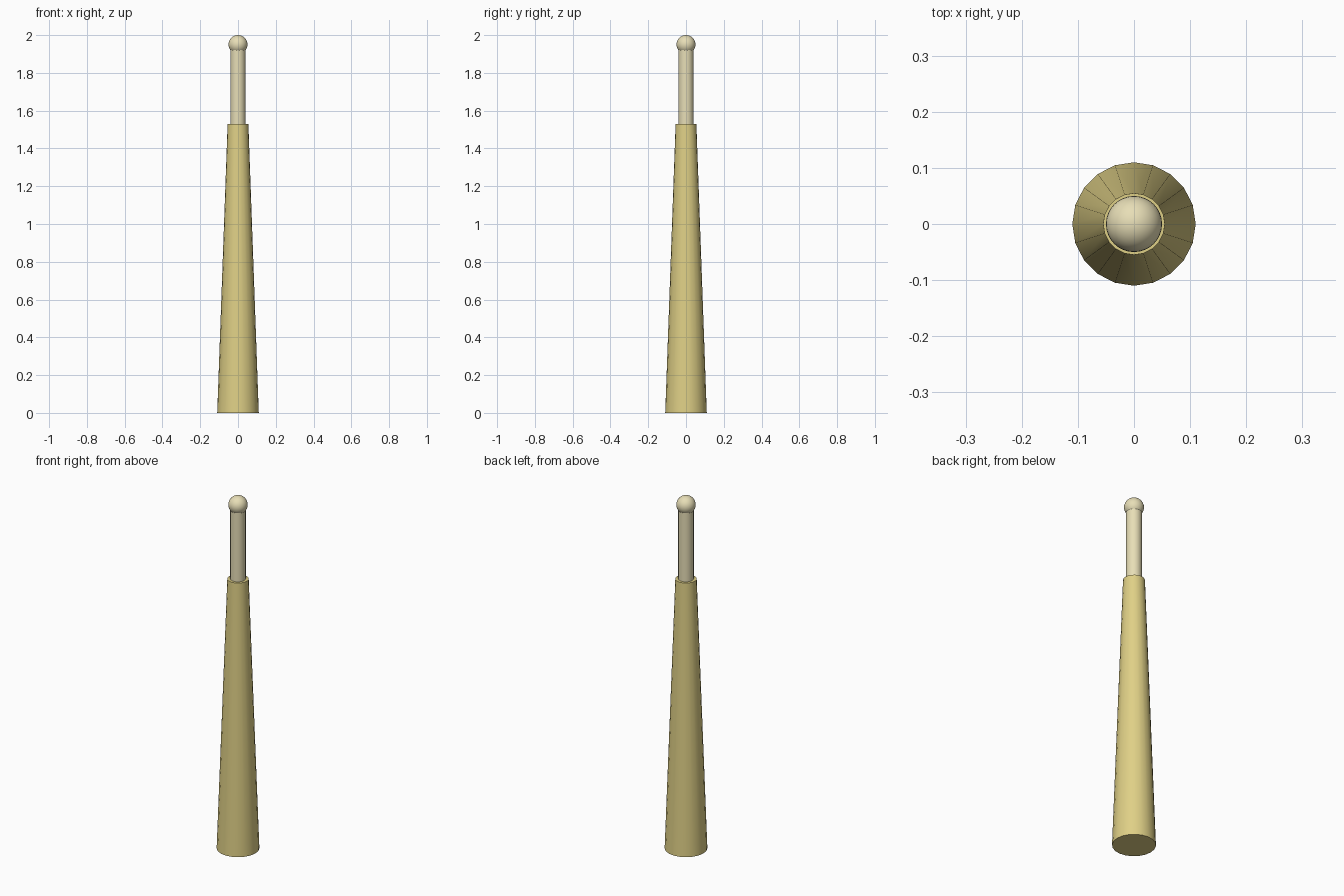
import bpy
import math

if "Cube" in bpy.data.objects:
    bpy.data.objects.remove(bpy.data.objects["Cube"])


def material(name, rgb):
    m = bpy.data.materials.new(name)
    m.diffuse_color = (*rgb, 1.0)
    m.use_nodes = True
    m.node_tree.nodes["Principled BSDF"].inputs["Base Color"].default_value = m.diffuse_color
    return m


def finish(name, mat):
    ob = bpy.context.object
    ob.name = name
    ob.data.materials.append(mat)
    bpy.ops.object.shade_smooth_by_angle(angle=math.radians(30))


brass = material("brass", (0.74, 0.63, 0.24))
ivory = material("ivory", (0.80, 0.73, 0.47))

BODY_TOP, KNOB_Z = 1.53, 1.95

# Tapered 20-sided body
bpy.ops.mesh.primitive_cone_add(vertices=20, radius1=0.11, radius2=0.055,
                                depth=BODY_TOP, location=(0, 0, BODY_TOP / 2))
finish("tapered_body", brass)

# Slim rod, slightly sunk into the body and the knob
rod_bottom = BODY_TOP - 0.03
bpy.ops.mesh.primitive_cylinder_add(vertices=20, radius=0.04, depth=KNOB_Z - rod_bottom,
                                    location=(0, 0, (KNOB_Z + rod_bottom) / 2))
finish("rod", ivory)

# Round knob on the tip
bpy.ops.mesh.primitive_uv_sphere_add(segments=32, ring_count=16, radius=0.05,
                                     location=(0, 0, KNOB_Z))
finish("knob", ivory)
